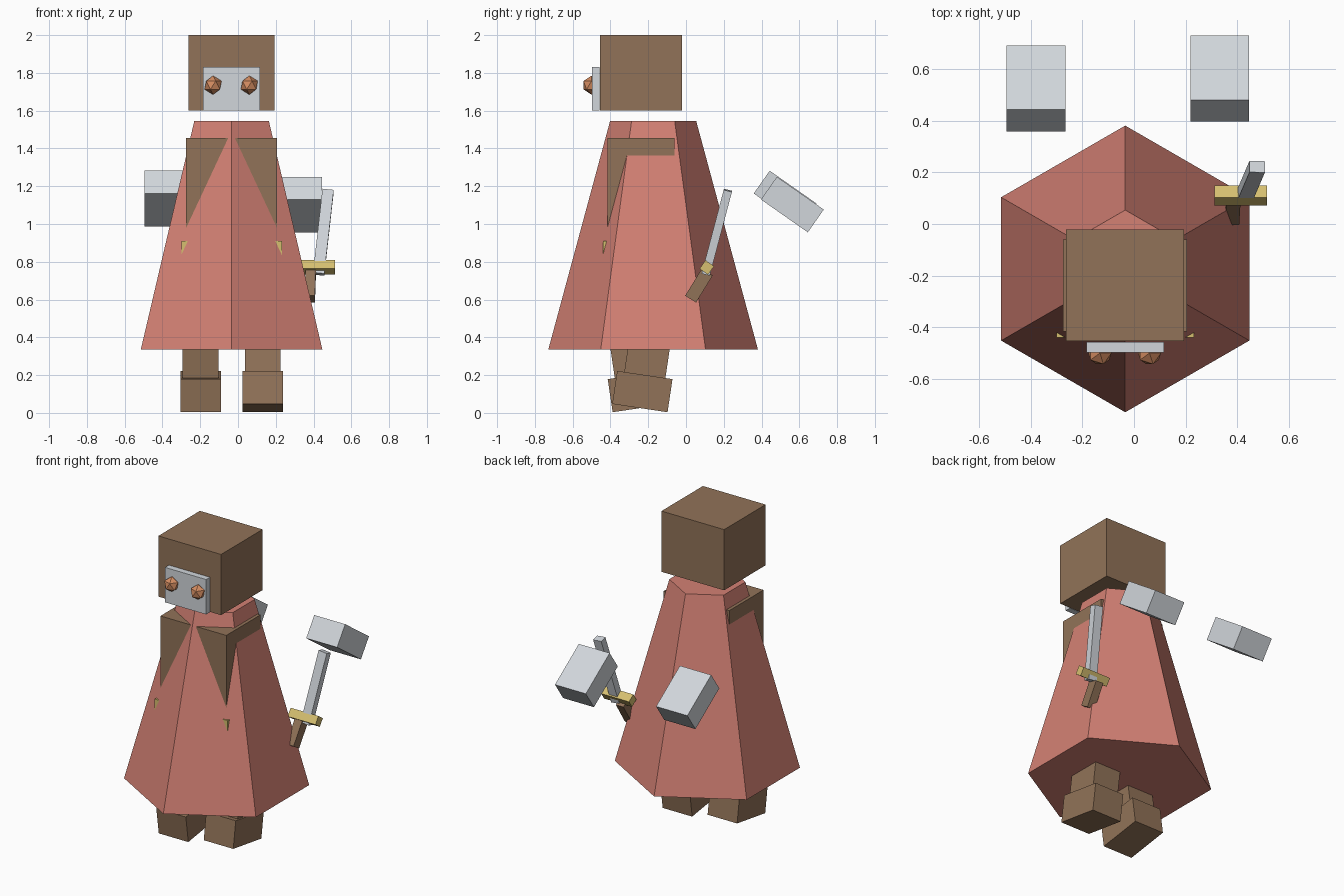
import bpy, math
from mathutils import Vector, Matrix

cube = bpy.data.objects.get("Cube")
if cube:
    bpy.data.objects.remove(cube, do_unlink=True)


def material(name, srgb):
    col = [((c + 0.055) / 1.055) ** 2.4 for c in srgb] + [1.0]
    m = bpy.data.materials.new(name)
    m.use_nodes = True
    m.diffuse_color = col
    m.node_tree.nodes["Principled BSDF"].inputs["Base Color"].default_value = col
    return m


brown = material("brown leather", (0.57, 0.45, 0.345))
red = material("dusty red cloth", (0.83, 0.505, 0.455))
steel = material("pale steel", (0.82, 0.84, 0.86))
gold = material("dull gold", (0.84, 0.75, 0.44))
copper = material("copper", (0.83, 0.55, 0.38))


def finish(name, mat):
    ob = bpy.context.object
    ob.name = name
    ob.data.materials.append(mat)
    return ob


def box(name, mat, center, size, tilt=0.0):
    """Box tilted about the x axis by tilt degrees."""
    bpy.ops.mesh.primitive_cube_add(size=1)
    ob = finish(name, mat)
    ob.data.transform(Matrix.Diagonal((*size, 1)))
    ob.location = center
    ob.rotation_euler.x = math.radians(tilt)
    return ob


def bar(name, mat, start, end, width, depth):
    """Square bar running between two points."""
    a, b = Vector(start), Vector(end)
    d = b - a
    ob = box(name, mat, (a + b) / 2, (width, depth, d.length))
    z = d.normalized()
    x = (Vector((1, 0, 0)) - z * z.x).normalized()
    ob.rotation_euler = Matrix((x, z.cross(x), z)).transposed().to_euler()
    return ob


MID = -0.034  # centre line of the body

# Head, face plate and eyes
box("head", brown, (MID, -0.238, 1.8), (0.457, 0.432, 0.4))
box("face_plate", steel, (MID, -0.477, 1.715), (0.3, 0.04, 0.23))
for side, x in (("right", -0.132), ("left", 0.06)):
    bpy.ops.mesh.primitive_ico_sphere_add(subdivisions=1, radius=0.05,
                                          location=(x, -0.5, 1.735))
    finish(side + "_eye", copper)

# Six-sided robe with the torso and belt poking through it
bpy.ops.mesh.primitive_cone_add(vertices=6, radius1=0.555, radius2=0.228, depth=1.21,
                                location=(MID, -0.174, 0.94))
finish("robe", red)
box("torso", brown, (MID, -0.238, 1.05), (0.48, 0.356, 0.81))
box("belt", gold, (MID, -0.24, 0.86), (0.532, 0.4, 0.1))

# Legs and feet in a walking pose
for side, x, y, tilt in (("right", -0.198, -0.255, 8.5), ("left", 0.131, -0.231, -8.5)):
    foot = box(side + "_foot", brown, (x, y, 0.113), (0.215, 0.296, 0.177), tilt)
    up = Matrix.Rotation(math.radians(tilt), 3, "X") @ Vector((0, 0, 1))
    box(side + "_leg", brown, foot.location + up * 0.29, (0.19, 0.22, 0.42), tilt)

# Floating blocks behind the body
box("right_block", steel, (-0.38, 0.525, 1.135), (0.228, 0.303, 0.147), -35)
box("left_block", steel, (0.332, 0.563, 1.103), (0.225, 0.303, 0.147), -35)

# Sword
bar("sword_handle", brown, (0.38, 0.025, 0.603), (0.385, 0.112, 0.745), 0.055, 0.068)
box("sword_guard", gold, (0.413, 0.11, 0.77), (0.203, 0.055, 0.055), -35)
bar("sword_blade", steel, (0.427, 0.105, 0.735), (0.477, 0.222, 1.178), 0.06, 0.045)
